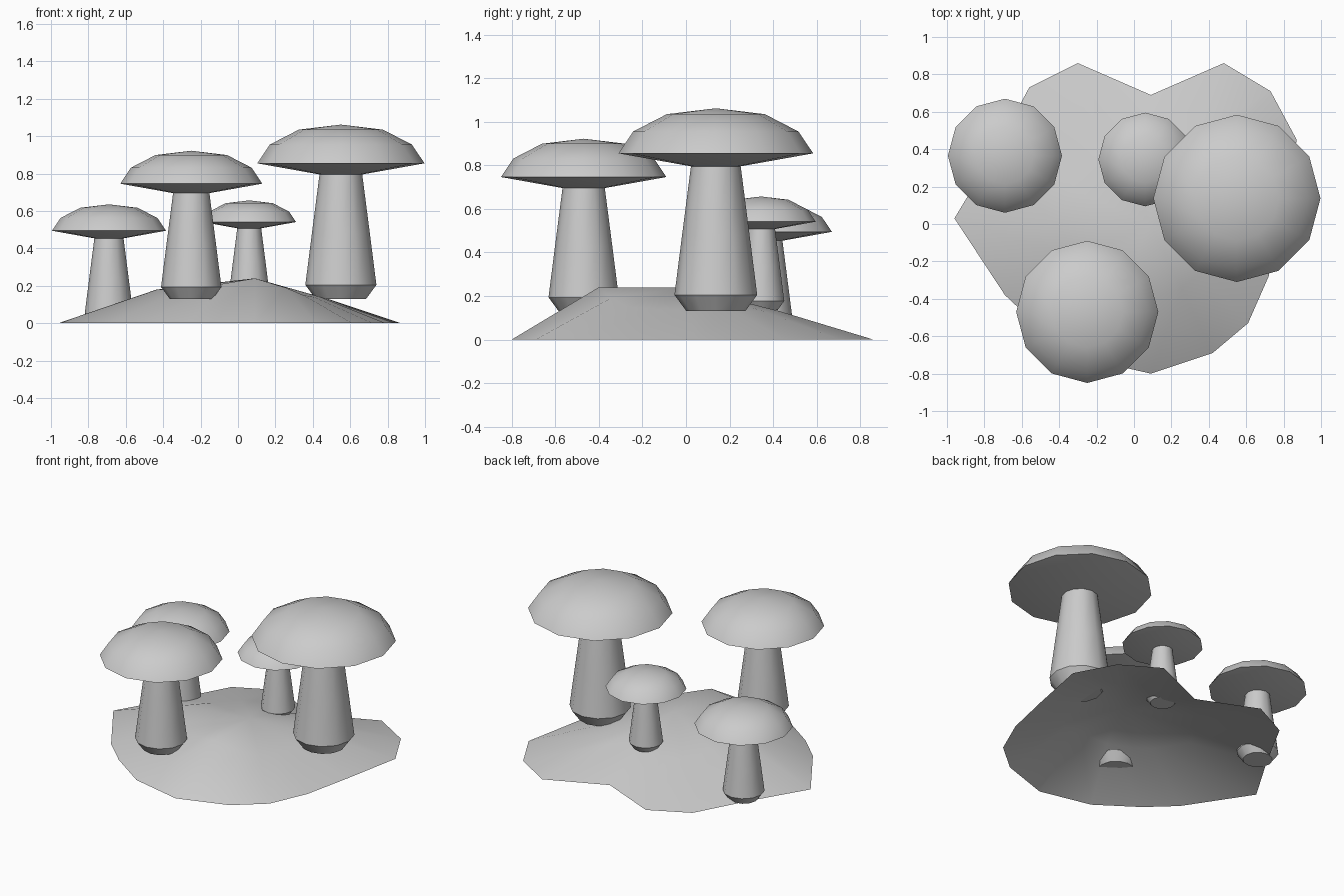
import bpy
import bmesh
import math

cube = bpy.data.objects.get("Cube")
if cube:
    bpy.data.objects.remove(cube, do_unlink=True)

grey = bpy.data.materials.new("light_grey")
grey.use_nodes = True
grey.diffuse_color = (0.6, 0.6, 0.6, 1)
grey.node_tree.nodes["Principled BSDF"].inputs["Base Color"].default_value = (0.6, 0.6, 0.6, 1)


def finish(bm, name, angle=35):
    mesh = bpy.data.meshes.new(name)
    bm.to_mesh(mesh)
    bm.free()
    mesh.materials.append(grey)
    obj = bpy.data.objects.new(name, mesh)
    bpy.context.collection.objects.link(obj)
    bpy.ops.object.select_all(action="DESELECT")
    obj.select_set(True)
    bpy.context.view_layer.objects.active = obj
    bpy.ops.object.shade_smooth_by_angle(angle=math.radians(angle))
    return obj


def lathe(name, profile, location, scale, sides=12):
    """Turn (radius, height) pairs into a closed shape; a zero radius is a pole."""
    bm = bmesh.new()
    rings = []
    for r, z in profile:
        count = sides if r > 0 else 1
        rings.append([bm.verts.new((r * math.cos(math.tau * i / sides),
                                    r * math.sin(math.tau * i / sides), z))
                      for i in range(count)])
    for low, high in zip(rings, rings[1:]):
        for i in range(sides):
            j = (i + 1) % sides
            corners = [low[i % len(low)], low[j % len(low)],
                       high[j % len(high)], high[i % len(high)]]
            bm.faces.new(list(dict.fromkeys(corners)))
    bmesh.ops.recalc_face_normals(bm, faces=bm.faces)
    obj = finish(bm, name)
    obj.location = location
    obj.scale = (scale,) * 3


# Mushrooms: one design at four sizes
stalk = [(0, 0), (0.135, 0), (0.19, 0.075), (0.155, 0.35), (0.115, 0.66), (0.11, 0.69)]
cap = [(0, 0.645), (0.447, 0.725), (0.38, 0.825), (0.225, 0.905), (0, 0.932)]
mushrooms = {
    "large": ((0.55, 0.137, 0.13), 1.0),
    "front": ((-0.25, -0.47, 0.13), 0.85),
    "right": ((-0.69, 0.365, 0.0), 0.682),
    "small": ((0.06, 0.345, 0.135), 0.56),
}
for label, (place, size) in mushrooms.items():
    lathe(label + "_stalk", stalk, place, size)
    lathe(label + "_cap", cap, place, size)

# Mound: open shell with an irregular rim and a ring halfway to the peak
rim = [(0.79, 0.04), (0.87, 0.45), (0.73, 0.71), (0.48, 0.86),
       (0.09, 0.69), (-0.30, 0.86), (-0.56, 0.73), (-0.75, 0.38),
       (-0.96, 0.03), (-0.69, -0.38), (-0.52, -0.54), (-0.26, -0.72),
       (0.09, -0.80), (0.42, -0.69), (0.61, -0.53), (0.72, -0.28)]
ring_heights = [0.14, 0.13, 0.13, 0.13, 0.15, 0.13, 0.14, 0.16,
                0.18, 0.18, 0.19, 0.21, 0.24, 0.19, 0.15, 0.14]
bm = bmesh.new()
peak = bm.verts.new((0.09, 0, 0.24))
outer = [bm.verts.new((x, y, 0)) for x, y in rim]
inner = [bm.verts.new(((x + 0.09) / 2, y / 2, h)) for (x, y), h in zip(rim, ring_heights)]
for i in range(len(rim)):
    j = (i + 1) % len(rim)
    bm.faces.new((outer[i], outer[j], inner[j], inner[i]))
    bm.faces.new((inner[i], inner[j], peak))
finish(bm, "mound")
